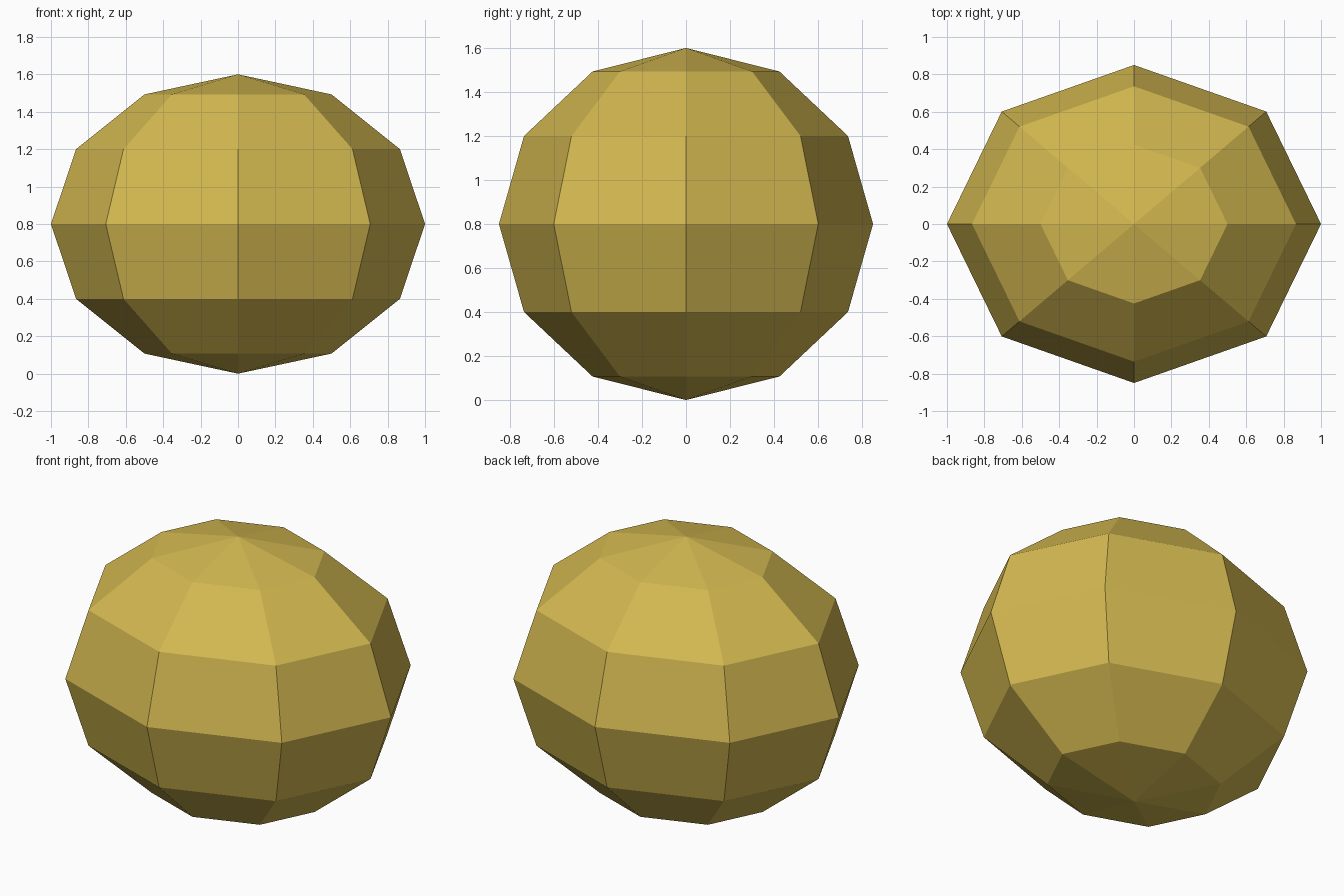
import bpy
import bmesh
from mathutils import Matrix

cube = bpy.data.objects.get("Cube")
if cube:
    bpy.data.objects.remove(cube, do_unlink=True)

# Golden material
gold = bpy.data.materials.new("golden_yellow")
gold.use_nodes = True
colour = (0.65, 0.48, 0.08, 1.0)
gold.diffuse_color = colour
gold.node_tree.nodes["Principled BSDF"].inputs["Base Color"].default_value = colour

# Flat-shaded, slightly squashed low-poly ball standing on the ground
half_size = (1.0, 0.85, 0.8)
bm = bmesh.new()
bmesh.ops.create_uvsphere(bm, u_segments=8, v_segments=6, radius=1.0)
bm.transform(Matrix.Translation((0, 0, half_size[2])) @ Matrix.Diagonal((*half_size, 1.0)))
for face in bm.faces:
    face.smooth = False

mesh = bpy.data.meshes.new("faceted_ball")
bm.to_mesh(mesh)
bm.free()
mesh.materials.append(gold)
ball = bpy.data.objects.new("faceted_ball", mesh)
bpy.context.collection.objects.link(ball)
